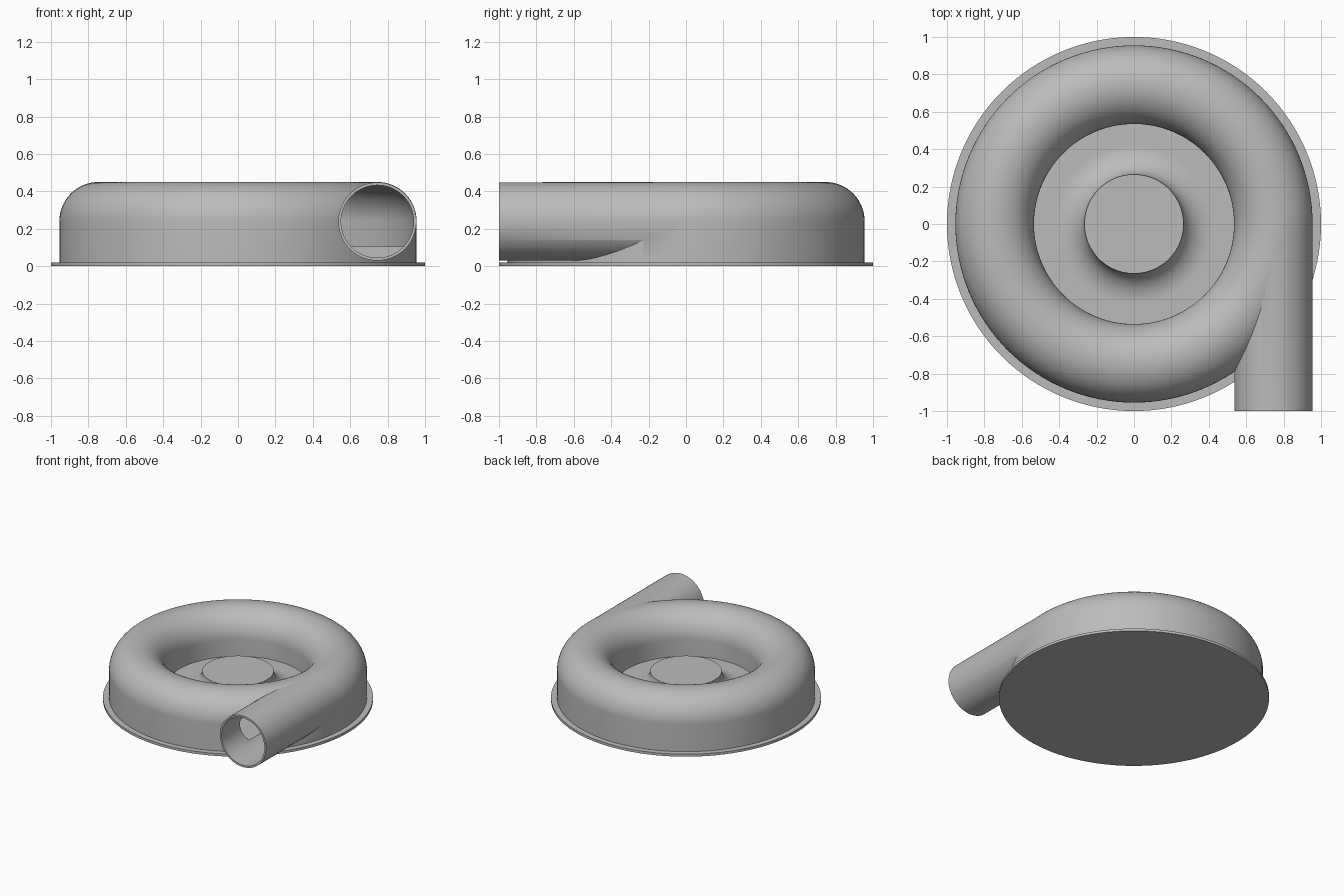
import bpy, bmesh
from math import pi, sin, cos, radians
from mathutils import Matrix, Vector

cube = bpy.data.objects.get("Cube")
if cube:
    bpy.data.objects.remove(cube, do_unlink=True)

grey = bpy.data.materials.new("mid_grey")
grey.use_nodes = True
grey.diffuse_color = (0.5, 0.5, 0.5, 1)
grey.node_tree.nodes["Principled BSDF"].inputs["Base Color"].default_value = (0.5, 0.5, 0.5, 1)

SEGMENTS = 128
TUBE_R = 0.745      # radius of the ring's centre line
TUBE_Z = 0.24       # height of the ring's centre line
FLOOR = 0.105       # floor inside the housing


def finish(name, bm):
    bmesh.ops.recalc_face_normals(bm, faces=bm.faces)
    mesh = bpy.data.meshes.new(name)
    bm.to_mesh(mesh)
    bm.free()
    mesh.materials.append(grey)
    obj = bpy.data.objects.new(name, mesh)
    bpy.context.collection.objects.link(obj)
    return obj


def arc(cx, cz, rx, rz, start, end, steps=24):
    angles = [start + (end - start) * i / steps for i in range(steps + 1)]
    return [(cx + rx * cos(a), cz + rz * sin(a)) for a in angles]


def revolve(name, profile):
    """Spin a closed (radius, height) outline around z."""
    bm = bmesh.new()
    verts = [bm.verts.new((r, 0, z)) for r, z in profile]
    edges = [bm.edges.new((v, verts[i - 1])) for i, v in enumerate(verts)
             if max(v.co.x, verts[i - 1].co.x) > 1e-6]
    bmesh.ops.spin(bm, geom=verts + edges, axis=(0, 0, 1), cent=(0, 0, 0),
                   angle=2 * pi, steps=SEGMENTS, use_merge=False)
    bmesh.ops.remove_doubles(bm, verts=bm.verts, dist=1e-5)
    return finish(name, bm)


def pipe(name, radius, y0, y1):
    bm = bmesh.new()
    place = Matrix.Translation(Vector((TUBE_R, (y0 + y1) / 2, TUBE_Z - 0.001)))
    bmesh.ops.create_cone(bm, cap_ends=True, segments=64, radius1=radius, radius2=radius,
                          depth=y1 - y0, matrix=place @ Matrix.Rotation(radians(90), 4, 'X'))
    return finish(name, bm)


def arch(name, radius, bottom):
    """Ring with straight legs and a rounded top."""
    top = arc(TUBE_R, TUBE_Z, radius, radius, 0, pi, 40)
    return revolve(name, [(TUBE_R + radius, bottom)] + top + [(TUBE_R - radius, bottom)])


def boolean(target, tool, operation):
    mod = target.modifiers.new(operation.lower(), 'BOOLEAN')
    mod.operation = operation
    mod.solver = 'EXACT'
    mod.object = tool
    bpy.context.view_layer.objects.active = target
    bpy.ops.object.modifier_apply(modifier=mod.name)
    bpy.data.objects.remove(tool, do_unlink=True)


# Thin round mounting flange
flange = revolve("base_flange", [(0, 0), (1, 0), (1, 0.02), (0, 0.02)])

# Ring housing joined to the tangent outlet, then hollowed
housing = arch("volute_housing", 0.21, 0.015)
boolean(housing, pipe("outlet_pipe", 0.209, -1, 0), 'UNION')
boolean(housing, arch("ring_cavity", 0.195, FLOOR), 'DIFFERENCE')
boolean(housing, pipe("outlet_bore", 0.194, -1.1, 0), 'DIFFERENCE')

# Central floor with a flared hub
flare = arc(0.425, 0.235, 0.16, 0.13, 1.5 * pi, pi)
hub = revolve("centre_hub", [(0, 0.015), (0.54, 0.015), (0.54, FLOOR)] + flare + [(0, 0.235)])

# Smooth curved surfaces, keep rims crisp
for obj in (flange, housing, hub):
    bpy.ops.object.select_all(action='DESELECT')
    obj.select_set(True)
    bpy.context.view_layer.objects.active = obj
    bpy.ops.object.shade_smooth_by_angle(angle=radians(30))
